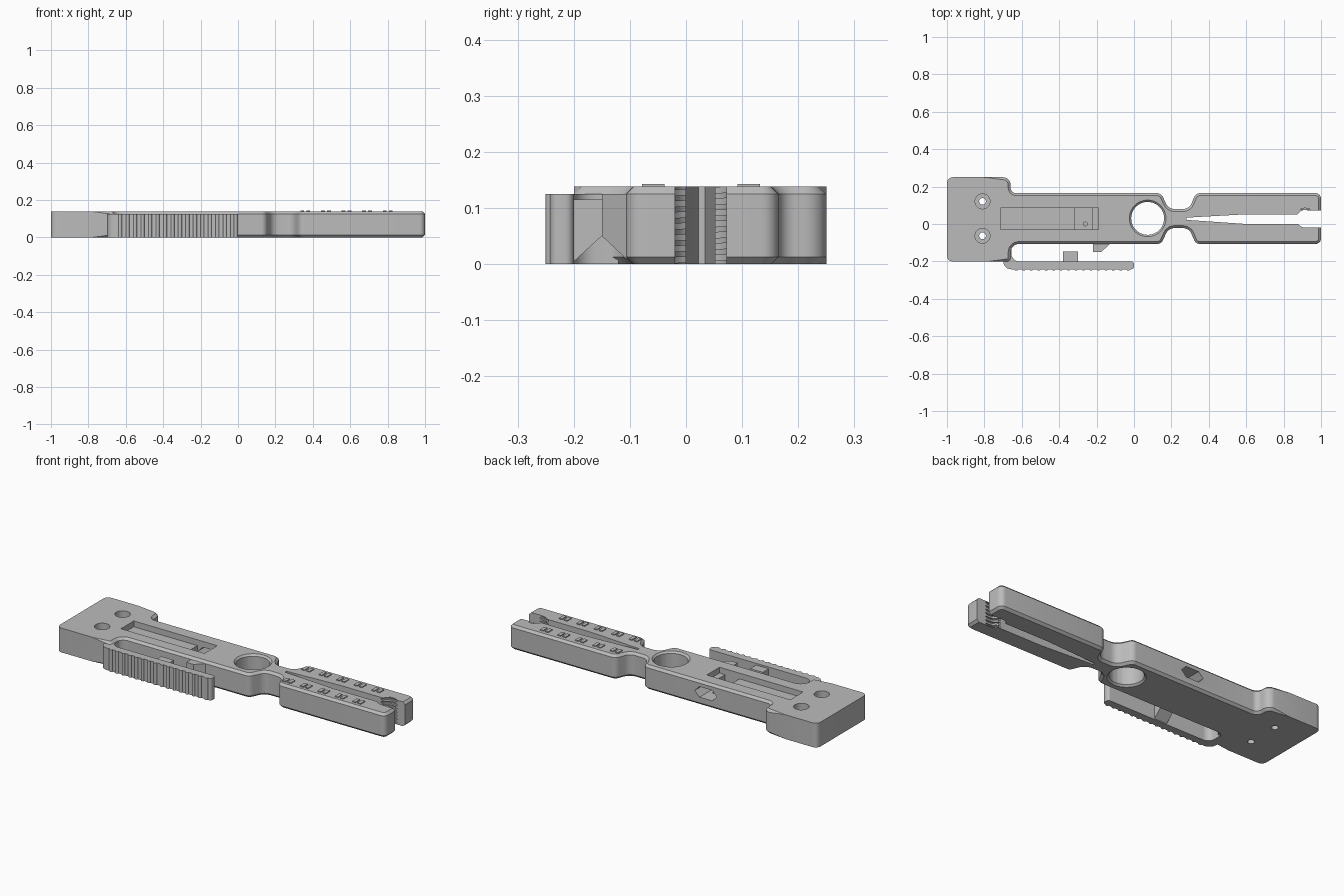
import bpy, bmesh, math
from mathutils import Vector, Matrix

if "Cube" in bpy.data.objects:
    bpy.data.objects.remove(bpy.data.objects["Cube"])

grey = bpy.data.materials.new("plastic grey")
grey.use_nodes = True
tone = (0.5, 0.5, 0.5, 1)
grey.diffuse_color = tone
grey.node_tree.nodes["Principled BSDF"].inputs["Base Color"].default_value = tone
TOP, MID = 0.138, 0.028


def rounded(corners, steps=6):
    """Outline with each (x, y, radius) corner filleted."""
    out = []
    for i, (x, y, r) in enumerate(corners):
        p = Vector((x, y))
        if r == 0:
            out.append(p)
            continue
        a = (Vector(corners[i - 1][:2]) - p).normalized()
        b = (Vector(corners[(i + 1) % len(corners)][:2]) - p).normalized()
        half = a.angle(b) / 2
        centre = p + (a + b).normalized() * r / math.sin(half)
        t = r / math.tan(half)
        start, end = p + a * t - centre, p + b * t - centre
        sweep = start.angle_signed(end)
        for k in range(steps + 1):
            out.append(centre + Matrix.Rotation(-sweep * k / steps, 2) @ start)
    return out


def finish(name, bm):
    bmesh.ops.recalc_face_normals(bm, faces=bm.faces)
    mesh = bpy.data.meshes.new(name)
    bm.to_mesh(mesh)
    bm.free()
    mesh.materials.append(grey)
    ob = bpy.data.objects.new(name, mesh)
    bpy.context.collection.objects.link(ob)
    return ob


def prism(name, outline, z0, z1, chamfer=0, start=-9, under=None, axis=None):
    """Extruded outline, with optional chamfer, sloped underside and turned axis."""
    bm = bmesh.new()
    face = bm.faces.new([bm.verts.new((p[0], p[1], z0)) for p in outline])
    ext = bmesh.ops.extrude_face_region(bm, geom=[face])
    for v in ext["geom"]:
        if isinstance(v, bmesh.types.BMVert):
            v.co.z = z1
    bmesh.ops.recalc_face_normals(bm, faces=bm.faces)
    if under:
        for v in bm.verts:
            if v.co.z == z0:
                v.co.z = under(v.co.y)
    if chamfer:
        rim = [e for e in bm.edges if abs(e.verts[0].co.z - e.verts[1].co.z) < 1e-5
               and all(v.co.x > start for v in e.verts)]
        bmesh.ops.bevel(bm, geom=rim, offset=chamfer, segments=1, affect="EDGES")
    if axis == "Y":   # outline is read as x and z, extrusion runs along y
        for v in bm.verts:
            v.co.y, v.co.z = v.co.z, v.co.y
    return finish(name, bm)


def box(name, x0, x1, y0, y1, z0, z1):
    return prism(name, [(x0, y0), (x1, y0), (x1, y1), (x0, y1)], z0, z1)


def cone(name, x, y, z0, z1, r0, r1, tilt=0, sides=40):
    bm = bmesh.new()
    bmesh.ops.create_cone(bm, cap_ends=True, segments=sides, radius1=r0, radius2=r1, depth=z1 - z0,
                          matrix=Matrix.Translation((x, y, (z0 + z1) / 2)) @ Matrix.Rotation(tilt, 4, "X"))
    return finish(name, bm)


def cut(target, cutters):
    for c in cutters:
        c.hide_render = True
        m = target.modifiers.new("cut", "BOOLEAN")
        m.operation, m.object, m.solver = "DIFFERENCE", c, "EXACT"
    graph = bpy.context.evaluated_depsgraph_get()
    graph.update()
    mesh = bpy.data.meshes.new_from_object(target.evaluated_get(graph))
    target.modifiers.clear()
    target.data = mesh
    for c in cutters:
        bpy.data.objects.remove(c)


def smooth(ob):
    bpy.ops.object.select_all(action="DESELECT")
    ob.select_set(True)
    bpy.context.view_layer.objects.active = ob
    bpy.ops.object.shade_smooth_by_angle(angle=math.radians(25))


# Main body: scraper head, handle, waist and fork in one outline
body = prism("tool_body", rounded([
    (-1, -0.2, 0.03), (-0.66, -0.2, 0.02), (-0.66, -0.107, 0.045), (0.145, -0.107, 0.035),
    (0.185, -0.022, 0.05), (0.295, -0.022, 0.05), (0.33, -0.107, 0.035), (1, -0.107, 0.03),
    (1, 0.165, 0.03), (0.33, 0.165, 0.035), (0.295, 0.08, 0.05), (0.185, 0.08, 0.05),
    (0.145, 0.165, 0.035), (-0.66, 0.165, 0.03), (-0.66, 0.25, 0.04), (-1, 0.25, 0.03)]),
    0, TOP, chamfer=0.013, start=-0.75)

cutters = [
    # scraper slope
    prism("slope_cut", [(-1.1, -0.048), (-0.72, TOP + 0.002), (-0.72, 0.3), (-1.1, 0.3)],
          -0.5, 0.5, axis="Y"),
    # finger hole with countersunk rims
    cone("ring_cut", 0.073, 0.03, -0.1, 0.3, 0.088, 0.088),
    cone("ring_rim_top", 0.073, 0.03, TOP - 0.012, TOP + 0.006, 0.086, 0.104),
    cone("ring_rim_base", 0.073, 0.03, -0.006, 0.012, 0.104, 0.086),
    # tapering slit and mouth of the fork
    prism("slit_cut", [(0.28, 0.022), (0.6, 0), (0.93, 0), (0.93, 0.052), (0.6, 0.052), (0.28, 0.034)],
          -0.1, 0.3),
    box("mouth_cut", 0.92, 1.1, -0.02, 0.072, -0.1, 0.3),
    cone("grip_cut", 0.915, MID, -0.1, 0.3, 0.047, 0.047),
    # blade slot, its deep pocket and the window at the back
    box("slot_cut", -0.715, -0.19, -0.03, 0.085, 0.105, 0.3),
    box("pocket_cut", -0.315, -0.225, -0.03, 0.085, 0.04, 0.3),
    prism("window_cut", [(-0.31, 0.075), (-0.28, 0.105), (-0.2, 0.105), (-0.17, 0.075),
                         (-0.2, 0.045), (-0.28, 0.045)], 0.04, 0.4, axis="Y"),
]
# Thread grooves in the fork grip
for i in range(7):
    z = 0.01 + i * 0.02
    cutters.append(cone("thread_cut", 0.915, MID, z - 0.005, z + 0.005, 0.057, 0.057, tilt=0.06))
# Screw holes in the head
for y in (-0.063, 0.121):
    cutters.append(cone("screw_cut", -0.81, y, -0.1, 0.3, 0.018, 0.018, sides=24))
    cutters.append(cone("screw_recess", -0.81, y, 0.04, 0.3, 0.04, 0.04, sides=32))
cut(body, cutters)
smooth(body)

# Small locating pin in the pocket
smooth(cone("pocket_pin", -0.26, 0, 0.03, 0.06, 0.013, 0.013, sides=20))

# Spring clip arm curving out of the head
smooth(prism("clip_arm", rounded([
    (-0.7, -0.18, 0), (-0.695, -0.242, 0.04), (0, -0.242, 0.015), (0, -0.2, 0.015),
    (-0.655, -0.2, 0.04), (-0.655, -0.12, 0), (-0.7, -0.12, 0)]), 0, 0.125))
for i in range(16):
    smooth(cone("grip_rib", -0.63 + i * 0.04, -0.24, 0, 0.125, 0.01, 0.01, sides=12))

# Latch on the arm and catch on the handle, each with a sloped underside
prism("arm_latch", [(-0.38, -0.205), (-0.3, -0.205), (-0.3, -0.147), (-0.38, -0.147)],
      0, 0.115, under=lambda y: max(0, y + 0.2))
prism("handle_catch", [(-0.22, -0.1), (-0.22, -0.15), (-0.175, -0.15), (-0.13, -0.107), (-0.13, -0.1)],
      0, 0.125, under=lambda y: max(0.01, -y - 0.1))

# Raised size marks along both fork prongs
for y in (-0.058, 0.112):
    for i in range(5):
        x = 0.36 + i * 0.11
        for side in (-1, 1):
            box("size_mark", x + side * 0.016 - 0.01, x + side * 0.016 + 0.01,
                y - 0.02, y + 0.02, TOP - 0.002, TOP + 0.005)
